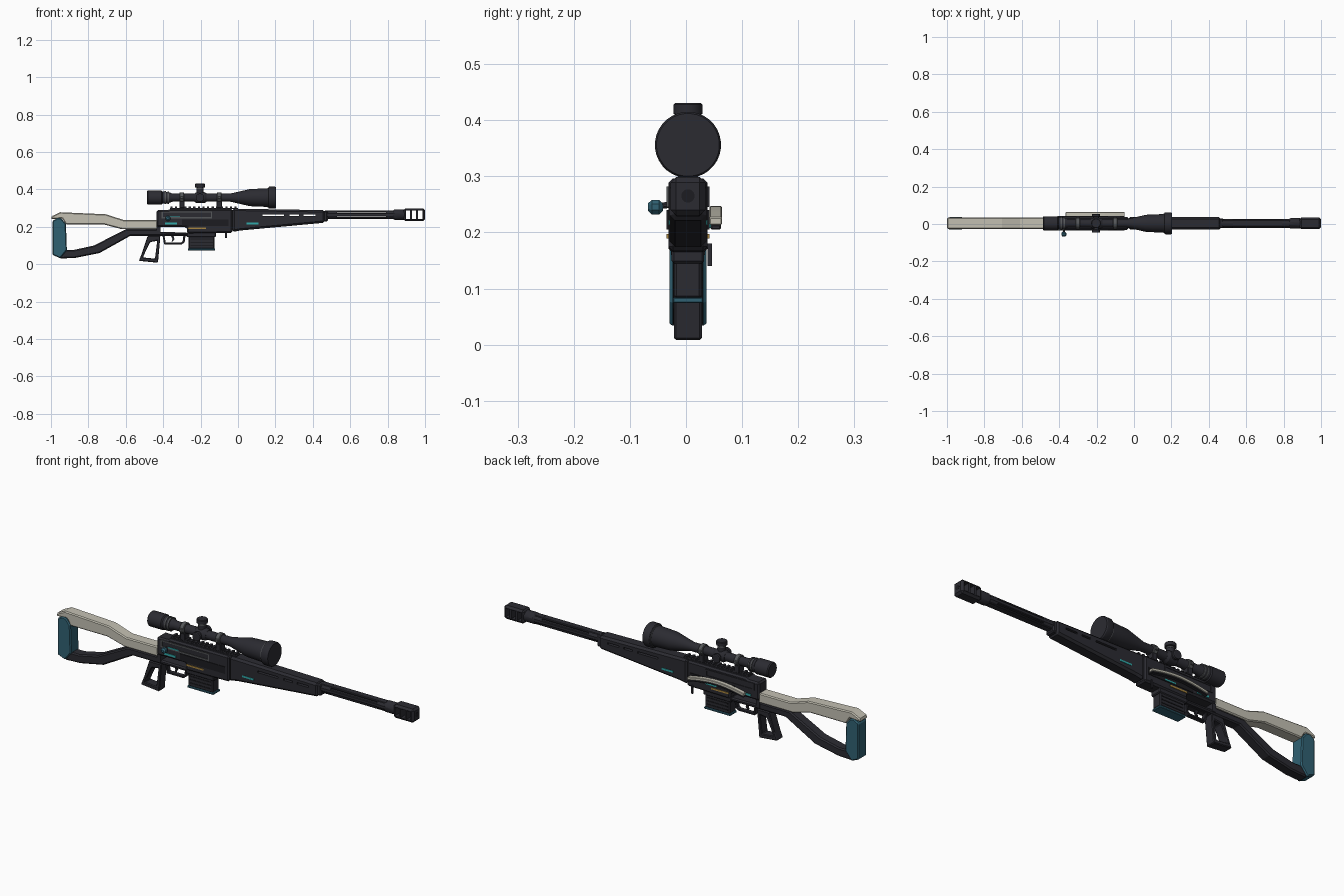
import bpy, bmesh, math
from mathutils import Vector, Matrix

cube = bpy.data.objects.get("Cube")
if cube:
    bpy.data.objects.remove(cube, do_unlink=True)

CY = 0.0035      # centre plane of the rifle
SCOPE_Z = 0.356
BORE_Z = 0.265


def material(name, rgb):
    m = bpy.data.materials.new(name)
    m.use_nodes = True
    m.diffuse_color = (*rgb, 1)
    bsdf = next(n for n in m.node_tree.nodes if n.type == 'BSDF_PRINCIPLED')
    bsdf.inputs["Base Color"].default_value = (*rgb, 1)
    return m


DARK = material("dark gunmetal", (0.024, 0.024, 0.031))
BLACK = material("black", (0.012, 0.012, 0.015))
GREY = material("ring grey", (0.09, 0.095, 0.1))
CREAM = material("cream", (0.55, 0.53, 0.45))
TEAL = material("teal", (0.03, 0.12, 0.17))
CYAN = material("cyan", (0.03, 0.4, 0.4))
GOLD = material("gold", (0.4, 0.24, 0.05))


def finish(name, bm, mat, bevel=0.0):
    bmesh.ops.recalc_face_normals(bm, faces=bm.faces)
    me = bpy.data.meshes.new(name)
    bm.to_mesh(me)
    bm.free()
    ob = bpy.data.objects.new(name, me)
    bpy.context.collection.objects.link(ob)
    me.materials.append(mat)
    if bevel:
        mod = ob.modifiers.new("chamfer", 'BEVEL')
        mod.width, mod.segments = bevel, 1
        mod.limit_method, mod.angle_limit = 'ANGLE', math.radians(50)
    return ob


def prism(name, pts, half, mat, bevel=0.0, y=CY):
    """Side profile in x, z given thickness across y."""
    bm = bmesh.new()
    face = bm.faces.new([bm.verts.new((x, y - half, z)) for x, z in pts])
    new = bmesh.ops.extrude_face_region(bm, geom=[face])["geom"]
    bmesh.ops.translate(bm, vec=(0, 2 * half, 0),
                        verts=[v for v in new if isinstance(v, bmesh.types.BMVert)])
    return finish(name, bm, mat, bevel)


def box(name, x0, x1, z0, z1, half, mat, bevel=0.0, y=CY):
    return prism(name, [(x0, z0), (x1, z0), (x1, z1), (x0, z1)], half, mat, bevel, y)


def frame(name, outer, inner, half, mat, bevel=0.0, y=CY):
    """Closed loop with an open middle."""
    bm = bmesh.new()
    rings = [[bm.verts.new((x, y + s * half, z)) for x, z in pts]
             for pts, s in ((outer, -1), (outer, 1), (inner, 1), (inner, -1))]
    n = len(outer)
    for k in range(4):
        a, b = rings[k], rings[(k + 1) % 4]
        for i in range(n):
            j = (i + 1) % n
            bm.faces.new((a[i], a[j], b[j], b[i]))
    return finish(name, bm, mat, bevel)


def lathe(name, origin, axis, profile, mat, segs=24):
    """Round part from (distance along axis, radius) pairs."""
    bm = bmesh.new()
    rot = Vector((0, 0, 1)).rotation_difference(Vector(axis)).to_matrix()
    rings = []
    for d, r in profile:
        ring = []
        for i in range(segs):
            a = math.tau * (i + 0.5) / segs
            ring.append(bm.verts.new(Vector(origin) + rot @ Vector((r * math.cos(a), r * math.sin(a), d))))
        rings.append(ring)
    for a, b in zip(rings, rings[1:]):
        for i in range(segs):
            j = (i + 1) % segs
            bm.faces.new((a[i], a[j], b[j], b[i]))
    bm.faces.new(rings[0])
    bm.faces.new(rings[-1])
    ob = finish(name, bm, mat)
    bpy.ops.object.select_all(action='DESELECT')
    ob.select_set(True)
    bpy.context.view_layer.objects.active = ob
    bpy.ops.object.shade_smooth_by_angle(angle=math.radians(30))
    return ob


def cut(ob, windows, half=0.1):
    """Cut rectangular windows right through from side to side."""
    for x0, x1, z0, z1 in windows:
        tool = box("window_cutter", x0, x1, z0, z1, half, BLACK)
        tool.hide_render = True
        mod = ob.modifiers.new("window", 'BOOLEAN')
        mod.operation, mod.solver, mod.object = 'DIFFERENCE', 'EXACT', tool
        bpy.context.view_layer.objects.active = ob
        for m in [m.name for m in ob.modifiers]:
            bpy.ops.object.modifier_apply(modifier=m)
        bpy.data.objects.remove(tool, do_unlink=True)


# Stock: upper beam, butt pad, lower beam
prism("stock_upper", [(-1, .24), (-.995, .257), (-.95, .278), (-.706, .267), (-.61, .236), (-.43, .236),
                      (-.43, .187), (-.62, .187), (-.715, .212), (-.92, .212), (-.94, .245)],
      .03, CREAM, .005)
prism("butt_pad", [(-.992, .05), (-.992, .232), (-.965, .247), (-.945, .245), (-.92, .215),
                   (-.915, .075), (-.95, .032)], .033, TEAL, .005)
prism("stock_lower", [(-.955, .03), (-.87, .034), (-.74, .06), (-.575, .152), (-.27, .152), (-.27, .17),
                      (-.42, .172), (-.43, .187), (-.6, .187), (-.77, .1), (-.875, .077), (-.93, .077)],
      .027, DARK, .006)

# Receiver and forend
prism("receiver", [(-.435, .198), (-.275, .198), (-.27, .163), (-.03, .167), (-.03, .296), (-.36, .296),
                   (-.375, .289), (-.435, .289)], .035, DARK, .008)
box("receiver_rear_post", -.435, -.415, .16, .2, .03, DARK)
forend = prism("forend", [(-.03, .297), (.465, .289), (.465, .222), (.01, .18), (-.03, .172)],
               .033, DARK, .01)
cut(forend, [(.13, .245, .258, .267), (.275, .325, .258, .267), (.35, .415, .258, .267)])
box("forend_cap", .455, .48, .228, .285, .026, DARK, .006)

# Top rail with teeth
box("rail", -.364, 0, .294, .301, .018, DARK)
for i in range(15):
    box("rail_tooth", -.362 + i * .0245, -.35 + i * .0245, .3, .308, .018, DARK)

# Side details on both sides
for s in (-1, 1):
    y = CY + s * .036
    box("rear_light_plate", -.39, -.325, .212, .222, .002, CYAN, y=y)
    box("forend_light_plate", .045, .11, .213, .222, .002, CYAN, y=CY + s * .033)
    box("gold_plate", -.267, -.17, .189, .197, .002, GOLD, y=y)
    box("receiver_panel", -.3, -.05, .205, .24, .002, BLACK, y=y)
    frame("bolt_slot_frame", [(-.41, .245), (-.139, .245), (-.139, .282), (-.41, .282)],
          [(-.4, .252), (-.145, .252), (-.145, .276), (-.4, .276)], .002, GREY if s < 0 else DARK, y=y)
box("upper_light_plate", -.37, -.31, .25, .256, .002, CYAN, y=CY - .036)
box("side_light_plate", -.2, -.14, .208, .215, .002, CYAN, y=CY + .038)

# Arched side guard
def arch(name, z0, thick, half, mat):
    xs = [-.365 + .315 * i / 12 for i in range(13)]
    rise = [z0 + .02 * math.sin(math.pi * i / 12) for i in range(13)]
    top = [(x, z + thick) for x, z in zip(xs, rise)]
    prism(name, list(zip(xs, rise)) + top[::-1], half, mat, .002, y=.053)


arch("side_guard", .213, .014, .011, CREAM)
arch("side_guard_base", .205, .008, .009, DARK)

# Bolt handle
lathe("bolt_stem", (-.375, -.02, .25), (0, -1, -.1), [(0, .006), (.035, .006)], DARK, 8)
lathe("bolt_knob", (-.375, -.041, .245), (0, -1, 0),
      [(0, .007), (.007, .014), (.02, .014), (.027, .007)], TEAL, 8)

# Grip, trigger and guard
frame("grip", [(-.483, .152), (-.415, .152), (-.428, .008), (-.53, .018), (-.515, .056)],
      [(-.47, .118), (-.432, .125), (-.444, .03), (-.508, .036), (-.497, .062)], .025, DARK, .004)
frame("trigger_guard", [(-.405, .16), (-.28, .16), (-.285, .118), (-.3, .106), (-.395, .106)],
      [(-.393, .15), (-.292, .15), (-.296, .122), (-.305, .115), (-.386, .115)], .012, DARK, .002)
prism("trigger", [(-.362, .155), (-.345, .155), (-.34, .135), (-.348, .12), (-.355, .122), (-.35, .136)],
      .005, DARK)

# Magazine
box("magazine_well", -.275, -.118, .145, .17, .029, DARK, .004)
box("magazine", -.265, -.125, .082, .15, .025, DARK, .005)
box("magazine_base", -.268, -.122, .074, .084, .027, TEAL, .002)
for z in (.1, .117, .134):
    box("magazine_rib", -.255, -.135, z - .003, z + .003, .027, BLACK)
box("release_lever", -.07, -.06, .14, .18, .004, DARK, y=.042)

# Slotted barrel and muzzle brake
for z, h, w in ((BORE_Z + .017, .005, .017), (BORE_Z, .009, .024), (BORE_Z - .017, .005, .017)):
    box("barrel_bar", .47, .84, z - h, z + h, w, DARK, .003)
for x0, x1 in ((.465, .53), (.79, .84)):
    lathe("barrel_collar", (x0, CY, BORE_Z), (1, 0, 0), [(0, .024), (x1 - x0, .024)], DARK, 12)
lathe("brake_collar", (.83, CY, BORE_Z), (1, 0, 0),
      [(0, .024), (.008, .029), (.055, .029), (.065, .025)], DARK, 12)
brake = box("muzzle_brake", .885, 1, BORE_Z - .035, BORE_Z + .034, .031, DARK, .01)
cut(brake, [(x, x + .023, BORE_Z - .022, BORE_Z + .022) for x in (.897, .93, .963)])
lathe("muzzle_bore", (.996, CY, BORE_Z), (1, 0, 0), [(0, .012), (.0045, .012)], BLACK, 16)

# Scope
lathe("scope_tube", (0, CY, SCOPE_Z), (1, 0, 0),
      [(-.487, .034), (-.482, .038), (-.41, .038), (-.405, .033), (-.375, .031), (-.35, .022), (-.04, .022),
       (.064, .046), (.16, .05), (.164, .057), (.168, .059), (.198, .059), (.203, .056)], DARK, 32)
for x, r in ((-.392, .035), (-.376, .034)):
    lathe("eyepiece_ring", (x, CY, SCOPE_Z), (1, 0, 0), [(0, r), (.006, r)], GREY)
lathe("front_ring", (.158, CY, SCOPE_Z), (1, 0, 0), [(0, .052), (.005, .052)], GREY, 32)
for x in (-.3, -.1):
    lathe("mount_ring", (x - .012, CY, SCOPE_Z), (1, 0, 0),
          [(0, .026), (.003, .029), (.021, .029), (.024, .026)], GREY)
    box("mount_foot", x - .014, x + .014, .3, .34, .02, DARK, .003)
    box("mount_clamp", x - .01, x + .01, .347, .365, .034, GREY, .003)

# Adjustment turrets
lathe("turret_body", (-.232, CY, SCOPE_Z), (1, 0, 0),
      [(0, .023), (.012, .03), (.052, .03), (.064, .023)], DARK)
lathe("top_turret", (-.203, CY, SCOPE_Z), (0, 0, 1),
      [(0, .019), (.053, .019), (.055, .026), (.072, .026), (.075, .023)], DARK, 20)
lathe("top_turret_ring", (-.203, CY, SCOPE_Z + .046), (0, 0, 1), [(0, .02), (.006, .02)], GREY, 20)
for s in (-1, 1):
    lathe("side_turret", (-.203, CY, SCOPE_Z), (0, s, 0),
          [(0, .017), (.034, .017), (.036, .022), (.048, .022), (.05, .019)], DARK, 20)
